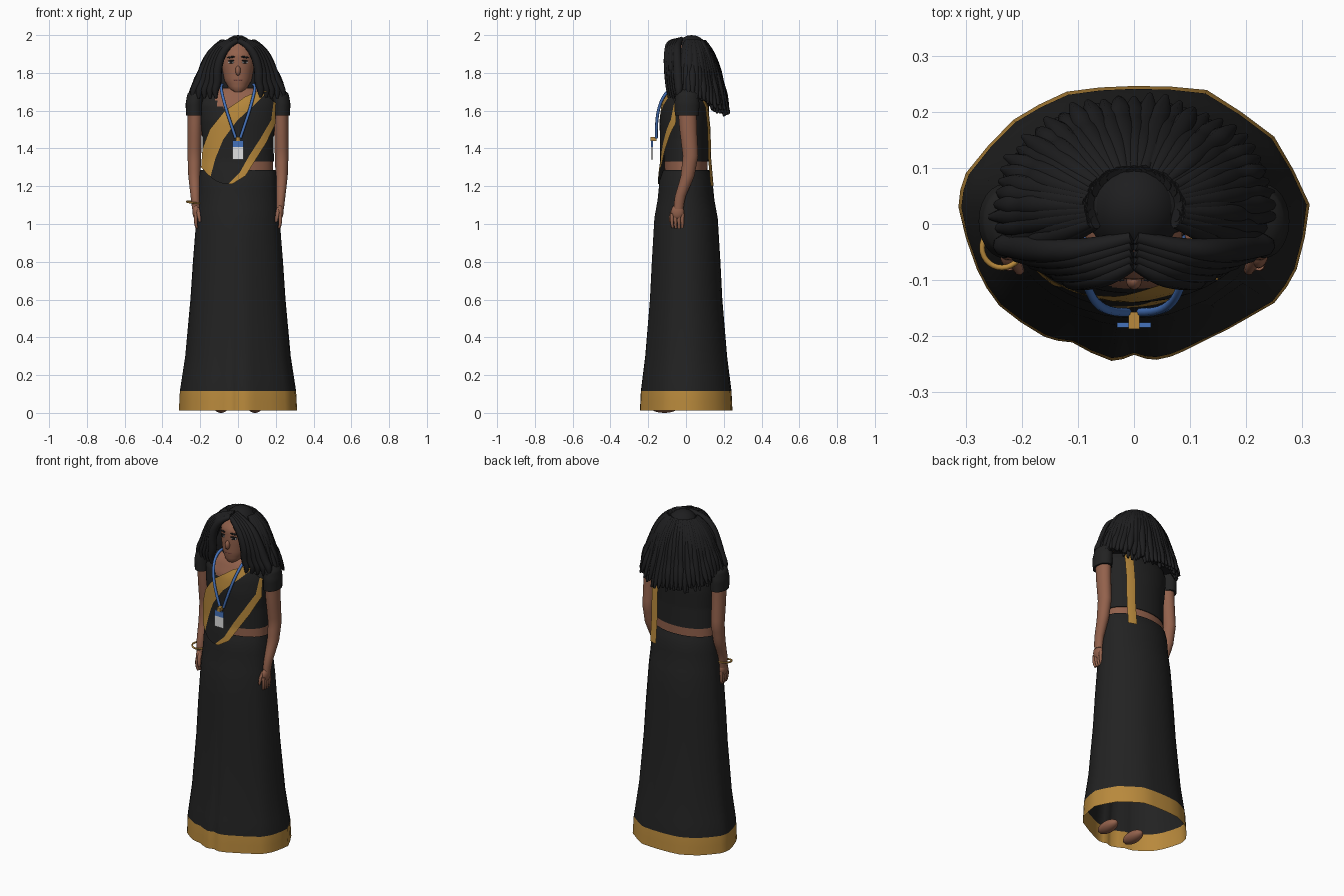
import bpy, bmesh, math, random
from mathutils import Vector

if "Cube" in bpy.data.objects:
    bpy.data.objects.remove(bpy.data.objects["Cube"])

random.seed(4)


def colour(name, r, g, b):
    m = bpy.data.materials.new(name)
    m.diffuse_color = (r, g, b, 1)
    m.use_nodes = True
    m.node_tree.nodes["Principled BSDF"].inputs["Base Color"].default_value = m.diffuse_color
    return m


CLOTH = colour("black_cloth", .016, .016, .016)
HAIR = colour("black_hair", .013, .013, .014)
GOLD = colour("gold_trim", .48, .25, .045)
SKIN = colour("brown_skin", .29, .12, .072)
LIP = colour("dark_lips", .15, .05, .04)
BLUE = colour("blue_strap", .06, .17, .5)
WHITE = colour("white_card", .75, .75, .75)


def finish(ob, angle=50):
    bpy.ops.object.select_all(action='DESELECT')
    ob.select_set(True)
    bpy.context.view_layer.objects.active = ob
    bpy.ops.object.shade_smooth_by_angle(angle=math.radians(angle))
    return ob


def surface(name, rows, mats, closed=True, caps=True, rule=None):
    """Join rows of points into a skin; rule(face centre) picks the material."""
    bm = bmesh.new()
    vs = [[bm.verts.new(p) for p in row] for row in rows]
    n = len(rows[0])
    for a, b in zip(vs, vs[1:]):
        for i in range(n if closed else n - 1):
            j = (i + 1) % n
            bm.faces.new((a[i], a[j], b[j], b[i]))
    if closed and caps:
        bm.faces.new(vs[0][::-1])
        bm.faces.new(vs[-1])
    if rule:
        for f in bm.faces:
            f.material_index = rule(f.calc_center_median())
    me = bpy.data.meshes.new(name)
    bm.to_mesh(me)
    bm.free()
    for m in mats:
        me.materials.append(m)
    ob = bpy.data.objects.new(name, me)
    bpy.context.collection.objects.link(ob)
    return finish(ob)


def lerp_keys(keys, t):
    """Linear interpolation of tuples keyed by their first value."""
    for a, b in zip(keys, keys[1:]):
        if t <= b[0]:
            u = max(0, (t - a[0]) / (b[0] - a[0]))
            return [p + (q - p) * u for p, q in zip(a[1:], b[1:])]
    return list(keys[-1][1:])


def loft(name, keys, mats, steps=14, seg=32, rule=None):
    """Stack of ellipses from keys (z, cx, cy, rx, ry)."""
    rows = []
    for k in range(steps + 1):
        z = keys[0][0] + (keys[-1][0] - keys[0][0]) * k / steps
        cx, cy, rx, ry = lerp_keys(keys, z)
        rows.append([(cx + rx * math.cos(a), cy + ry * math.sin(a), z)
                     for a in (math.tau * i / seg for i in range(seg))])
    return surface(name, rows, mats, rule=rule)


def tubes(name, paths, mat, res=2):
    """Tapered tubes along paths of (x, y, z, radius)."""
    cu = bpy.data.curves.new(name, 'CURVE')
    cu.dimensions, cu.bevel_depth, cu.bevel_resolution = '3D', 1, res
    cu.use_fill_caps, cu.resolution_u = True, 4
    for path in paths:
        sp = cu.splines.new('NURBS')
        sp.points.add(len(path) - 1)
        for p, (x, y, z, r) in zip(sp.points, path):
            p.co, p.radius = (x, y, z, 1), r
        sp.order_u, sp.use_endpoint_u = 3, True
    ob = bpy.data.objects.new(name, cu)
    bpy.context.collection.objects.link(ob)
    cu.materials.append(mat)
    bpy.ops.object.select_all(action='DESELECT')
    ob.select_set(True)
    bpy.context.view_layer.objects.active = ob
    bpy.ops.object.convert(target='MESH')
    return finish(bpy.context.object)


def ball(name, loc, size, mat, rot=(0, 0, 0)):
    bpy.ops.mesh.primitive_uv_sphere_add(segments=20, ring_count=12, location=loc, rotation=rot)
    ob = bpy.context.object
    ob.name, ob.scale = name, size
    ob.data.materials.append(mat)
    return finish(ob)


def box(name, loc, size, mat):
    bpy.ops.mesh.primitive_cube_add(size=1, location=loc)
    ob = bpy.context.object
    ob.name, ob.scale = name, size
    ob.data.materials.append(mat)


# Skirt: wavy hem blending into an oval waist, gold border at the hem
hem = [(.313, .035), (.25, .155), (.13, .238), (0, .245), (-.12, .235), (-.215, .185),
       (-.3, .09), (-.313, .03), (-.28, -.08), (-.24, -.145), (-.16, -.2), (-.11, -.21),
       (-.04, -.243), (0, -.232), (.04, -.241), (.09, -.225), (.25, -.14), (.29, -.08)]
hem = [p for a, b in zip(hem, hem[1:] + hem[:1])
       for p in (a, ((a[0] + b[0]) * .505, (a[1] + b[1]) * .505))]
skirt_keys = [(.012, .313, .245), (.115, .308, .24), (.3, .28, .217), (.6, .253, .192),
              (.8, .24, .182), (1.03, .222, .168), (1.13, .213, .15), (1.23, .207, .14), (1.285, .2, .122)]
rows = []
for z in (.012, .06, .115, .2, .3, .45, .6, .8, .92, 1.03, 1.08, 1.13, 1.18, 1.23, 1.26, 1.285):
    rx, ry = lerp_keys(skirt_keys, z)
    w, row = max(0, 1 - z / 1.1), []
    for x, y in hem:
        a = math.atan2(y / .244, x / .313)
        row.append((rx * (w * x / .313 + (1 - w) * math.cos(a)),
                    ry * (w * y / .244 + (1 - w) * math.sin(a)), z))
    rows.append(row)
surface("skirt", rows, [CLOTH, GOLD], caps=False, rule=lambda c: int(c.z < .115))

# Waist, blouse with open neckline, neck
loft("waist", [(1.25, 0, 0, .185, .112), (1.35, 0, 0, .185, .115)], [SKIN], 3, 40)
loft("blouse", [(1.33, 0, 0, .19, .118), (1.45, 0, 0, .188, .118), (1.55, 0, 0, .198, .124),
                (1.63, 0, .005, .203, .115), (1.69, 0, .01, .18, .09), (1.72, 0, .01, .1, .07)],
     [CLOTH, SKIN], 36, 64,
     rule=lambda c: int(c.y < -.02 and abs(c.x) < .115 and c.z > 1.6 + .2 * abs(c.x)))
loft("neck", [(1.62, 0, .0, .065, .06), (1.69, 0, 0, .06, .058), (1.78, 0, 0, .055, .055)], [SKIN], 4)

# Sash draped across the chest, gold along both edges
upper = [(0, .12, 1.71), (.2, .04, 1.675), (.4, -.07, 1.6), (.6, -.15, 1.5), (.8, -.188, 1.4), (1, -.195, 1.3)]
lower = [(0, .2, 1.64), (.2, .198, 1.53), (.4, .15, 1.43), (.6, .09, 1.335), (.8, .04, 1.255), (1, -.03, 1.212)]
depth = [(1.2, .152), (1.3, .142), (1.33, .136), (1.55, .14), (1.63, .13), (1.72, .095)]
rows = []
for i in range(31):
    a, b = Vector(lerp_keys(upper, i / 30)), Vector(lerp_keys(lower, i / 30))
    row = []
    for s in (0, .1, .2, .3, .4, .5, .6, .7, .8, .86, .93, 1):
        x, z = a.lerp(b, s)
        z -= .03 * math.sin(math.pi * s) * (i / 30) ** 4
        row.append((x, -lerp_keys(depth, z)[0] * math.sqrt(max(.02, 1 - (x / .215) ** 2)), z))
    rows.append(row)
sash = surface("sash", rows, [CLOTH, GOLD], closed=False)
for k, f in enumerate(sash.data.polygons):
    f.material_index = int(k % 11 < 3 or k % 11 > 8)

# Sash tail over the shoulder and down the back
tail = [(-.085, 1.70), (-.04, 1.725), (.03, 1.725), (.085, 1.69), (.118, 1.62), (.13, 1.5), (.133, 1.35), (.146, 1.2)]
surface("sash_tail", [[(x, y - d, z) for x, d in ((.1, 0), (.125, .004), (.15, .016))] for y, z in tail],
        [GOLD], closed=False)

# Arms, sleeves, hands
for s, side in ((-1, "left"), (1, "right")):
    loft(side + "_arm", [(1.08, s * .222, -.04, .021, .026), (1.14, s * .226, -.033, .024, .028),
                         (1.25, s * .231, .008, .032, .036), (1.36, s * .231, .024, .036, .041),
                         (1.5, s * .229, .012, .038, .046), (1.64, s * .226, .005, .04, .05)], [SKIN], 16, 24)
    loft(side + "_sleeve", [(1.575, s * .231, .005, .045, .064), (1.64, s * .231, .005, .046, .066),
                            (1.69, s * .222, .005, .046, .06), (1.715, s * .195, .005, .04, .045),
                            (1.73, s * .17, .005, .02, .025)], [CLOTH], 12, 24)
    ball(side + "_palm", (s * .222, -.045, 1.065), (.019, .034, .04), SKIN)
    fingers = [[(s * .222, -.073 + .018 * k, 1.055, .0105), (s * .228, -.077 + .019 * k, 1.01, .01),
                (s * .218, -.07 + .017 * k, .975 + .004 * abs(k - 1.5), .007)] for k in range(4)]
    fingers.append([(s * .215, -.06, 1.08, .012), (s * .205, -.085, 1.045, .011), (s * .203, -.083, 1.01, .007)])
    tubes(side + "_fingers", fingers, SKIN)
    # Foot under the hem
    ball(side + "_foot", (s * .09, -.115, .032), (.038, .075, .032), SKIN)

bpy.ops.mesh.primitive_torus_add(major_radius=.036, minor_radius=.005, major_segments=28, minor_segments=8,
                                 location=(-.235, -.042, 1.115), rotation=(.1, .1, 0))
bpy.context.object.name = "bracelet"
bpy.context.object.data.materials.append(GOLD)
finish(bpy.context.object)

# Head and face
loft("head", [(1.7, 0, -.055, .025, .025), (1.715, 0, -.045, .045, .045), (1.76, 0, -.018, .072, .08),
              (1.84, 0, -.01, .088, .09), (1.9, 0, -.01, .086, .088), (1.965, 0, 0, .05, .05)], [SKIN], 18)
ball("nose", (0, -.1, 1.812), (.014, .017, .026), SKIN)
ball("lips", (0, -.092, 1.762), (.025, .006, .008), LIP)
for s in (-1, 1):
    ball("eye_white", (s * .037, -.091, 1.856), (.016, .006, .007), WHITE, (0, 0, s * .4))
    ball("eye_pupil", (s * .037, -.094, 1.856), (.009, .006, .0075), HAIR, (0, 0, s * .4))
    ball("eyelid", (s * .037, -.093, 1.864), (.019, .006, .004), HAIR, (0, s * .1, s * .4))
    ball("eyebrow", (s * .037, -.092, 1.883), (.022, .005, .005), HAIR, (0, s * .12, s * .4))

# Hair: crown cap, inner volume, radial locks, face-framing locks
ball("hair_crown", (0, .03, 1.905), (.088, .09, .095), HAIR)
loft("hair_volume", [(1.67, 0, .08, .2, .1), (1.75, 0, .07, .185, .1), (1.82, 0, .06, .15, .1),
                     (1.92, 0, .05, .11, .09), (1.965, 0, .04, .07, .07)], [HAIR])
locks = []
N = 36
for layer in range(2):
    for i in range(N + 1):
        a = math.radians(-24 + 228 * (i + .5 * layer) / N)
        c, sn = math.cos(a), math.sin(a)
        end = 1.685 - .095 * max(0, sn) + random.uniform(-.02, .015) - .01 * layer
        path = []
        for f, d, r in ((.34, 0, .012), (.53, .14, .02), (.7, .42, .024), (.8, .62, .021),
                        (.9, .8, .022), (1.03, 1, .006)):
            f *= random.uniform(.97, 1.03) * (1 - .06 * layer)
            path.append((.243 * f * c, .03 + .19 * f * sn, 1.968 - (1.968 - end) * d, r))
        locks.append(path)
tubes("hair_locks", locks, HAIR)
front = []
for s in (-1, 1):
    for k in range(5):
        o, b = .018 * k, .012 * k
        front.append([(s * .004, -.072 + b, 1.968 + .003 * k, .012), (s * (.04 + o * .5), -.092 + b, 1.957, .018),
                      (s * (.09 + o * .7), -.097 + b, 1.895 + .004 * k, .023),
                      (s * (.112 + o), -.092 + b, 1.81, .026), (s * (.108 + o * 1.4), -.088 + b, 1.75, .024),
                      (s * (.125 + o * 1.6), -.085 + b, 1.7, .02), (s * (.115 + o * 1.7), -.09 + b, 1.665, .006)])
tubes("front_locks", front, HAIR)

# Lanyard and card
straps = [[(s * .06, .045, 1.73, .008), (s * .088, -.02, 1.745, .008), (s * .09, -.09, 1.715, .008),
           (s * .075, -.135, 1.65, .008), (s * .045, -.158, 1.55, .008), (s * .012, -.157, 1.455, .008)]
          for s in (-1, 1)]
tubes("lanyard", straps, BLUE)
box("clip", (0, -.172, 1.45), (.02, .03, .022), GOLD)
box("card", (0, -.18, 1.375), (.06, .008, .065), WHITE)
box("card_header", (0, -.18, 1.424), (.06, .0085, .034), BLUE)
